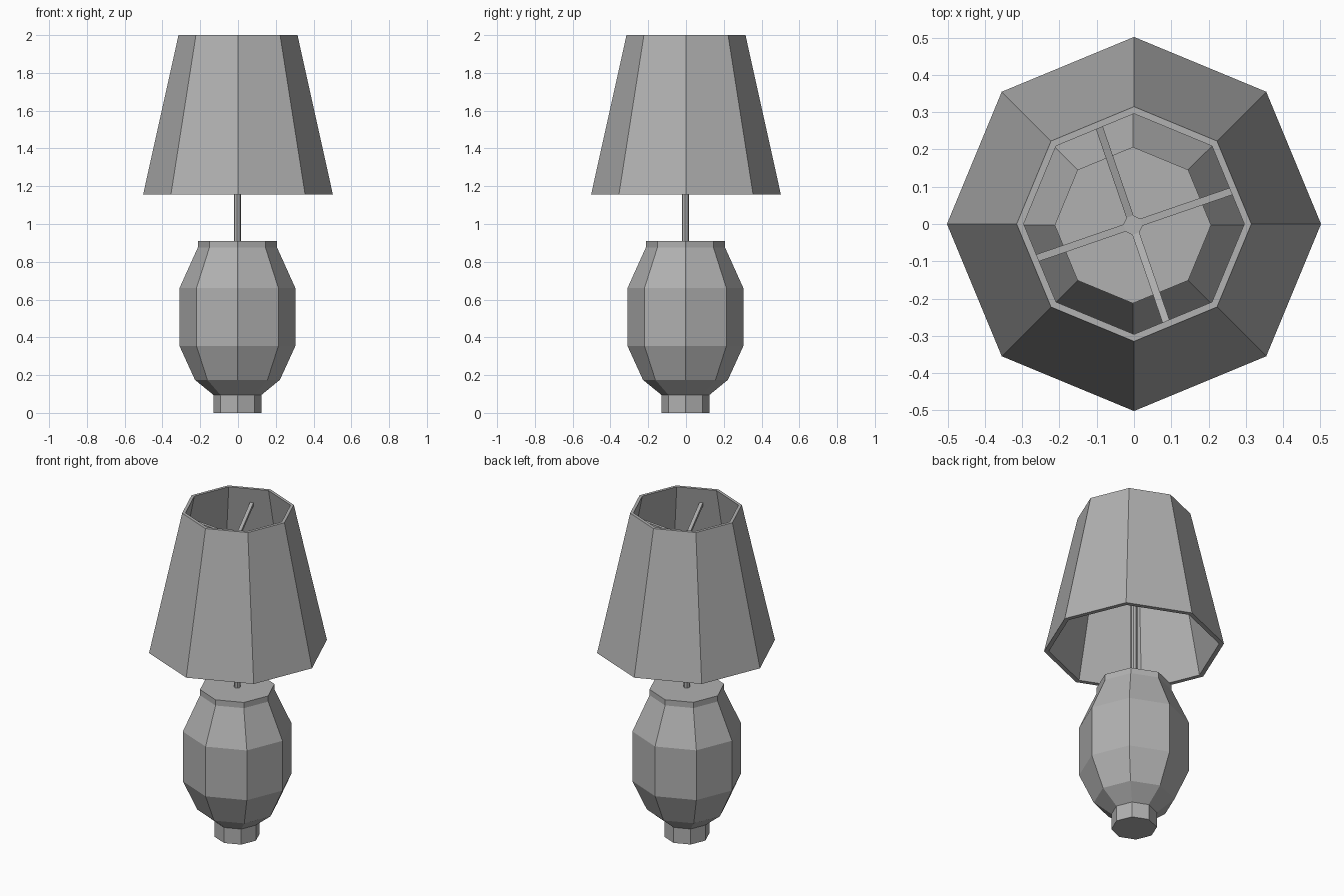
import bpy, bmesh
from math import sin, cos, pi, radians
from mathutils import Vector

if "Cube" in bpy.data.objects:
    bpy.data.objects.remove(bpy.data.objects["Cube"])

SIDES = 8
GREY = bpy.data.materials.new("dark_grey")
GREY.diffuse_color = (0.44, 0.44, 0.44, 1)
GREY.use_nodes = True
GREY.node_tree.nodes["Principled BSDF"].inputs["Base Color"].default_value = GREY.diffuse_color


def lathe(bm, profile, turn=0.0, centre=(0, 0), closed=False):
    """Eight-sided solid from (radius, z) points; closed joins last ring to first.
    Returns the side faces, one list per band."""
    rings = []
    for r, z in profile:
        rings.append([bm.verts.new((centre[0] + r * cos(turn + 2 * pi * i / SIDES),
                                    centre[1] + r * sin(turn + 2 * pi * i / SIDES), z))
                      for i in range(SIDES)])
    pairs = list(zip(rings, rings[1:]))
    if closed:
        pairs.append((rings[-1], rings[0]))
    bands = [[bm.faces.new((a[i], a[(i + 1) % SIDES], b[(i + 1) % SIDES], b[i]))
              for i in range(SIDES)] for a, b in pairs]
    if not closed:
        bm.faces.new(rings[0][::-1])
        bm.faces.new(rings[-1])
    return bands


def finish(name, bm):
    bmesh.ops.recalc_face_normals(bm, faces=bm.faces)
    mesh = bpy.data.meshes.new(name)
    bm.to_mesh(mesh)
    bm.free()
    mesh.materials.append(GREY)
    obj = bpy.data.objects.new(name, mesh)
    bpy.context.collection.objects.link(obj)
    return obj


OFF = (-0.003, -0.003)

# Vase-shaped base
bm = bmesh.new()
lathe(bm, [(0.127, 0), (0.127, 0.095), (0.225, 0.175), (0.307, 0.355),
           (0.307, 0.66), (0.21, 0.875), (0.21, 0.91)], centre=OFF)
finish("lamp_base", bm)

# Pole whose hub grows four rising arms out to the shade
ARM_ANGLE = radians(19)
bm = bmesh.new()
bands = lathe(bm, [(0.019, 0.90), (0.019, 1.80), (0.026, 1.82), (0.026, 1.84)],
              turn=ARM_ANGLE + pi / SIDES, centre=OFF)
for face in bands[-1][1::2]:
    mid = face.calc_center_median()
    d = Vector((mid.x - OFF[0], mid.y - OFF[1], 0)).normalized()
    new = bmesh.ops.extrude_discrete_faces(bm, faces=[face])["faces"][0]
    bmesh.ops.translate(bm, verts=new.verts, vec=d * 0.272 + Vector((0, 0, 0.07)))
finish("pole_and_shade_arms", bm)

# Open tapered shade with wall thickness
bm = bmesh.new()
lathe(bm, [(0.502, 1.157), (0.315, 2.0), (0.296, 2.0), (0.475, 1.157)], closed=True)
finish("lamp_shade", bm)
